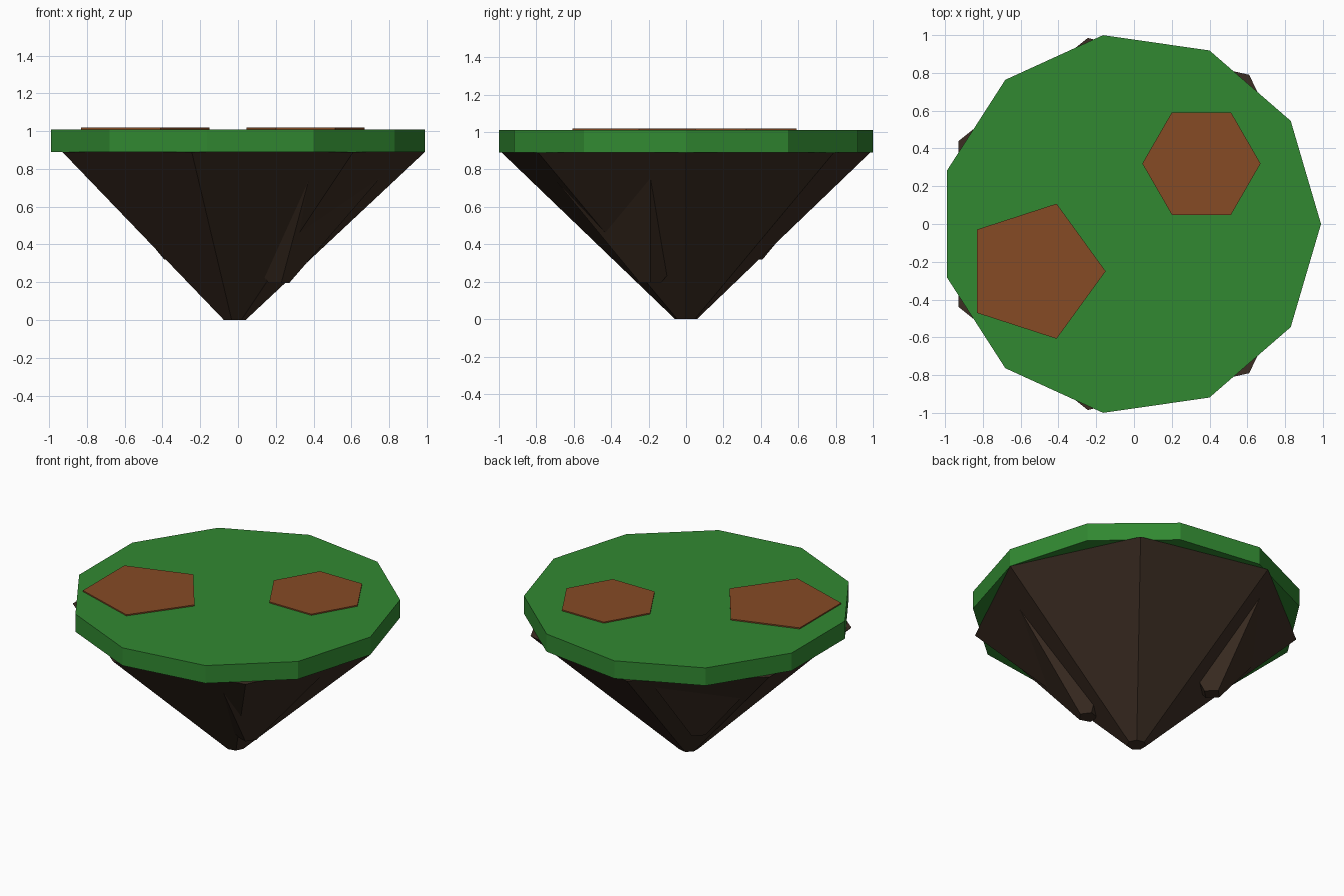
import bpy
import bmesh
from mathutils import Matrix

if "Cube" in bpy.data.objects:
    bpy.data.objects.remove(bpy.data.objects["Cube"])


def material(name, rgb):
    m = bpy.data.materials.new(name)
    m.diffuse_color = (*rgb, 1.0)
    m.use_nodes = True
    m.node_tree.nodes["Principled BSDF"].inputs["Base Color"].default_value = m.diffuse_color
    return m


GRASS = material("grass_green", (0.031, 0.25, 0.031))
SOIL = material("soil_brown", (0.24, 0.07, 0.018))
ROCK = material("dark_rock", (0.046, 0.027, 0.017))


def prism(name, sides, centre, z0, z1, r0, r1, mat):
    """Flat-shaded, capped frustum with its first corner pointing along +x."""
    bm = bmesh.new()
    rings = []
    for z, r in ((z0, r0), (z1, r1)):
        ring = []
        for i in range(sides):
            corner = Matrix.Rotation(6.283185307 * i / sides, 3, 'Z').col[0] * r
            ring.append(bm.verts.new((centre[0] + corner.x, centre[1] + corner.y, z)))
        rings.append(ring)
    low, high = rings
    bm.faces.new(low[::-1])
    bm.faces.new(high)
    for i in range(sides):
        j = (i + 1) % sides
        bm.faces.new((low[i], low[j], high[j], high[i]))
    mesh = bpy.data.meshes.new(name)
    bm.to_mesh(mesh)
    bm.free()
    mesh.materials.append(mat)
    ob = bpy.data.objects.new(name, mesh)
    bpy.context.collection.objects.link(ob)
    return ob


# Grass slab on top
prism("grass_slab", 11, (-0.02, 0), 0.89, 1.01, 1.01, 1.01, GRASS)

# Thin soil patches lying on the grass
prism("soil_patch_right", 6, (0.357, 0.32), 1.01, 1.018, 0.313, 0.313, SOIL)
prism("soil_patch_left", 5, (-0.526, -0.25), 1.01, 1.018, 0.376, 0.376, SOIL)

# Rock underside: a main spike and two smaller ones breaking its surface
prism("main_rock", 7, (-0.02, 0), 0.0, 0.89, 0.06, 1.01, ROCK)
prism("front_rock", 5, (0.21, -0.19), 0.195, 0.889, 0.06, 0.66, ROCK)
prism("back_rock", 4, (-0.33, 0.35), 0.32, 0.889, 0.06, 0.53, ROCK)
